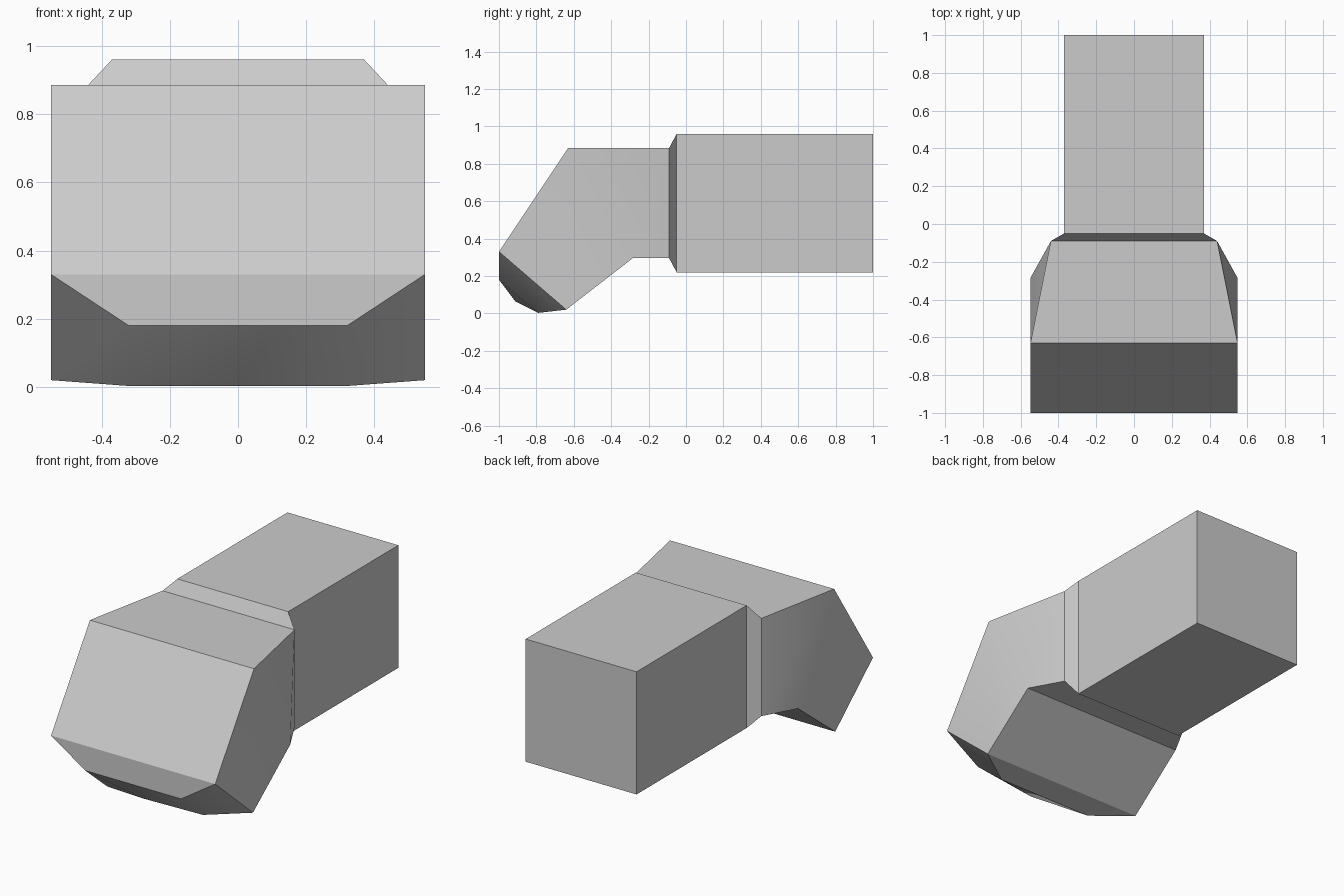
import bpy
import bmesh
import math

default = bpy.data.objects.get("Cube")
if default:
    bpy.data.objects.remove(default, do_unlink=True)

# Plain grey finish
grey = bpy.data.materials.new("light grey")
grey.use_nodes = True
grey.diffuse_color = (0.6, 0.6, 0.6, 1)
bsdf = next(n for n in grey.node_tree.nodes if n.type == 'BSDF_PRINCIPLED')
bsdf.inputs["Base Color"].default_value = (0.6, 0.6, 0.6, 1)

# Cross-sections from back to front: half width, top (y, z), bottom (y, z)
sections = [
    (0.37, (1.0, 0.96), (1.0, 0.22)),          # back end
    (0.37, (-0.05, 0.96), (-0.05, 0.22)),      # end of the straight box
    (0.44, (-0.09, 0.885), (-0.09, 0.295)),    # collar
    (0.548, (-0.63, 0.885), (-0.285, 0.295)),  # elbow
    (0.548, (-1.0, 0.33), (-0.64, 0.02)),      # front rim
    (0.32, (-1.0, 0.18), (-0.79, 0.003)),      # inset of the nose
]
APEX = (0, -0.913, 0.065)
NOSE_WIDTH = sections[-1][0]

bm = bmesh.new()
rings = []
for w, top, bottom in sections:
    corners = [(-w, *top), (w, *top), (w, *bottom), (-w, *bottom)]
    rings.append([bm.verts.new(c) for c in corners])

# Skin between the sections
for a, b in zip(rings, rings[1:]):
    for i in range(4):
        j = (i + 1) % 4
        bm.faces.new((a[i], a[j], b[j], b[i]))

# Flat back and shallow pointed nose
bm.faces.new(rings[0])
tip = bm.verts.new(APEX)
for i in range(4):
    bm.faces.new((rings[-1][i], rings[-1][(i + 1) % 4], tip))
bmesh.ops.recalc_face_normals(bm, faces=bm.faces)

mesh = bpy.data.meshes.new("bent_block")
bm.to_mesh(mesh)
bm.free()
mesh.materials.append(grey)
block = bpy.data.objects.new("bent_block", mesh)
bpy.context.collection.objects.link(block)

bpy.ops.object.select_all(action='DESELECT')
block.select_set(True)
bpy.context.view_layer.objects.active = block
bpy.ops.object.shade_smooth_by_angle(angle=math.radians(30))

# The nose blends softly into its two side slopes
for edge in mesh.edges:
    xs = [mesh.vertices[v].co.x for v in edge.vertices]
    if abs(xs[0] - xs[1]) < 0.001 and abs(abs(xs[0]) - NOSE_WIDTH) < 0.001:
        edge.use_edge_sharp = False
